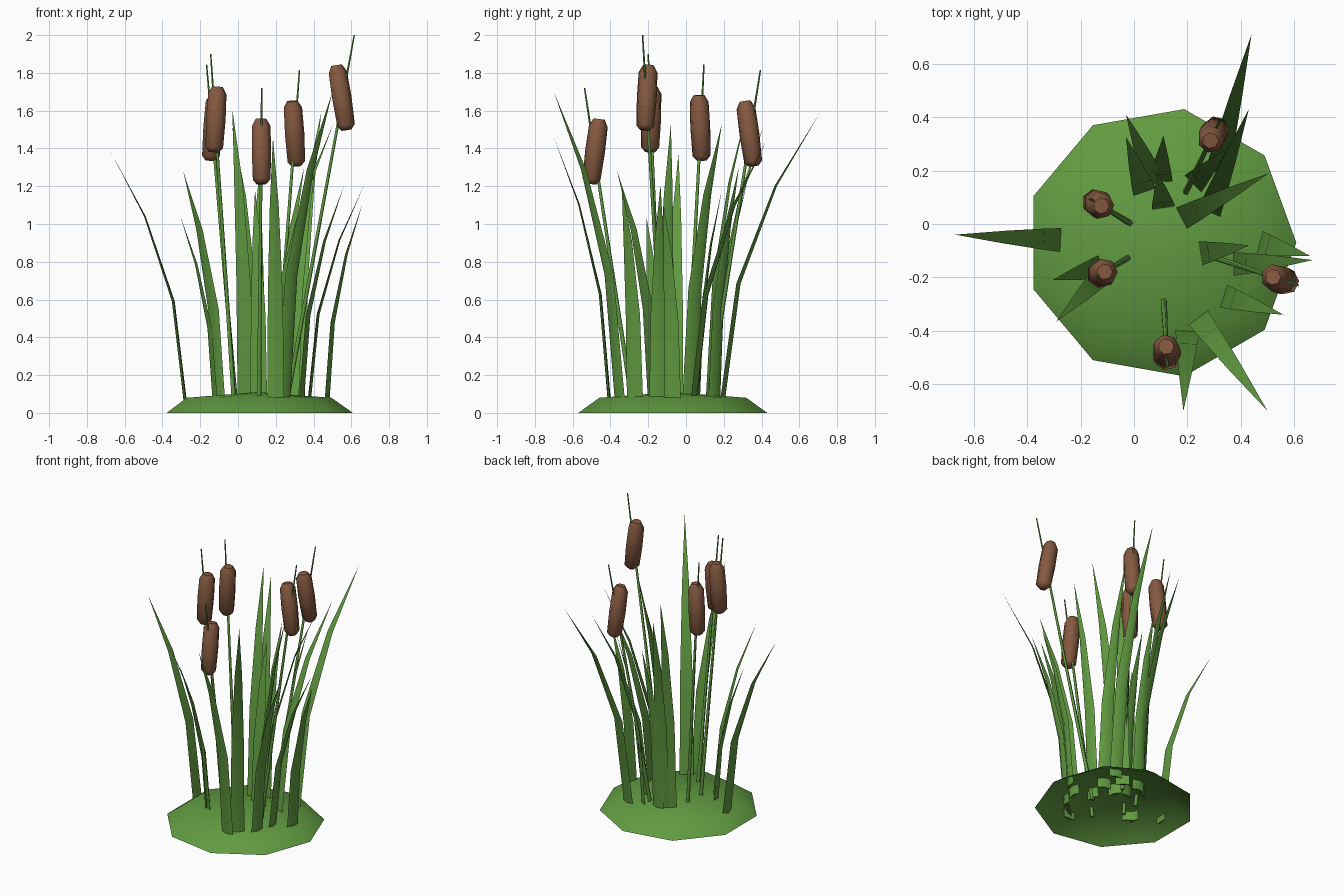
import bpy, bmesh, math
from mathutils import Vector

if "Cube" in bpy.data.objects:
    bpy.data.objects.remove(bpy.data.objects["Cube"])


def material(name, rgb):
    m = bpy.data.materials.new(name)
    m.diffuse_color = (*rgb, 1)
    m.use_nodes = True
    m.node_tree.nodes["Principled BSDF"].inputs["Base Color"].default_value = m.diffuse_color
    return m


green = material("leaf green", (0.120, 0.33, 0.053))
brown = material("seed head brown", (0.235, 0.100, 0.052))


def finish(name, bm, mat, angle):
    bmesh.ops.recalc_face_normals(bm, faces=bm.faces)
    me = bpy.data.meshes.new(name)
    bm.to_mesh(me)
    bm.free()
    me.materials.append(mat)
    ob = bpy.data.objects.new(name, me)
    bpy.context.collection.objects.link(ob)
    bpy.context.view_layer.objects.active = ob
    ob.select_set(True)
    bpy.ops.object.shade_smooth_by_angle(angle=math.radians(angle))
    ob.select_set(False)
    return ob


def lathe(bm, origin, axis, profile, sides, cap_start=True):
    """Rings of (radius, distance) along an axis; returns the last ring."""
    q = Vector((0, 0, 1)).rotation_difference(Vector(axis).normalized())
    rings = []
    for r, h in profile:
        rings.append([bm.verts.new(Vector(origin) + q @ Vector(
            (r * math.cos(math.tau * i / sides), r * math.sin(math.tau * i / sides), h)))
            for i in range(sides)])
    for a, b in zip(rings, rings[1:]):
        for i in range(sides):
            j = (i + 1) % sides
            bm.faces.new((a[i], a[j], b[j], b[i]))
    if cap_start:
        bm.faces.new(rings[0][::-1])
    return rings[-1]


# Low nine-sided mound, open underneath
bm = bmesh.new()
top = lathe(bm, (0.10, -0.07, 0), (0, 0, 1), [(0.508, 0), (0.395, 0.08)], 9, False)
peak = bm.verts.new((0.10, -0.07, 0.11))
for i in range(9):
    bm.faces.new((top[i], top[(i + 1) % 9], peak))
finish("mound", bm, green, 40)

# Leaves: base x, y, tip x, y, z
LEAVES = [
    (-0.272, -0.06, -0.67, -0.04, 1.375),
    (0.31, 0.19, 0.44, 0.71, 1.59),
    (0.24, -0.35, 0.50, -0.70, 1.70),
    (0.20, -0.40, 0.185, -0.70, 1.46),
    (0.335, -0.27, 0.56, -0.34, 1.20),
    (0.47, -0.07, 0.66, -0.12, 1.11),
    (0.37, -0.15, 0.67, -0.135, 1.21),
    (0.25, -0.11, 0.43, -0.08, 1.53),
    (-0.10, -0.17, -0.29, -0.365, 1.28),
    (-0.12, -0.16, -0.305, -0.21, 1.04),
    (0.08, 0.15, -0.03, 0.41, 1.52),
    (0.10, 0.16, 0.11, 0.33, 1.25),
    (0.04, 0.12, -0.03, 0.325, 1.61),
    (0.11, 0.06, 0.09, 0.19, 1.18),
    (0.175, 0.02, 0.505, 0.19, 1.53),
    (0.28, 0.04, 0.43, 0.43, 1.45),
    (0.22, 0.15, 0.35, 0.28, 1.30),
]
# height share, lean share, width share
BEND = [(0.02, 0.0, 1.0), (0.43, 0.17, 0.88), (0.756, 0.55, 0.52), (1, 1, 0)]
for n, (bx, by, tx, ty, tz) in enumerate(LEAVES):
    bm = bmesh.new()
    base, lean = Vector((bx, by, 0)), Vector((tx - bx, ty - by, 0))
    out = lean.normalized()
    side = Vector((-out.y, out.x, 0))
    rows = []
    for h, l, w in BEND[:-1]:
        c = base + lean * l + Vector((0, 0, tz * h))
        rows.append([bm.verts.new(c + side * 0.045 * w * s + out * 0.015 * w * o)
                     for s, o in ((-1, -0.2), (0, 0.8), (1, -0.2))])
    tip = bm.verts.new((tx, ty, tz))
    for a, b in zip(rows, rows[1:]):
        for i in (0, 1):
            bm.faces.new((a[i], a[i + 1], b[i + 1], b[i]))
        bm.faces.new((a[2], a[0], b[0], b[2]))
    for i in range(3):
        bm.faces.new((rows[-1][i], rows[-1][(i + 1) % 3], tip))
    bm.faces.new(rows[0])
    finish(f"leaf_{n + 1}", bm, green, 60)

# Reeds: base x, y, tip x, y, z, height of the seed head centre
REEDS = [
    (0.25, -0.11, 0.615, -0.23, 2.00, 1.67),
    (-0.02, -0.125, -0.145, -0.20, 1.90, 1.555),
    (-0.01, 0.0, -0.167, 0.095, 1.845, 1.51),
    (0.19, 0.11, 0.325, 0.394, 1.815, 1.48),
    (0.11, -0.28, 0.125, -0.537, 1.72, 1.385),
]
HEAD = [(0.027, -0.175), (0.049, -0.15), (0.054, 0.0), (0.051, 0.135), (0.030, 0.172)]
for n, (bx, by, tx, ty, tz, hz) in enumerate(REEDS):
    base, tip = Vector((bx, by, 0.02)), Vector((tx, ty, tz))
    run = tip - base
    # Straight tapering stem
    bm = bmesh.new()
    end = lathe(bm, base, run, [(0.013, 0), (0.008, run.length * 0.75),
                                (0.004, run.length)], 5)
    bm.faces.new(end)
    finish(f"stem_{n + 1}", bm, green, 80)
    # Seed head, tilted against the stem's lean
    bm = bmesh.new()
    centre = base.lerp(tip, (hz - base.z) / run.z) - Vector((run.x, run.y, 0)) * 0.02
    end = lathe(bm, centre, (-run.x * 0.85, -run.y * 0.85, run.z), HEAD, 7)
    bm.faces.new(end)
    finish(f"seed_head_{n + 1}", bm, brown, 60)
